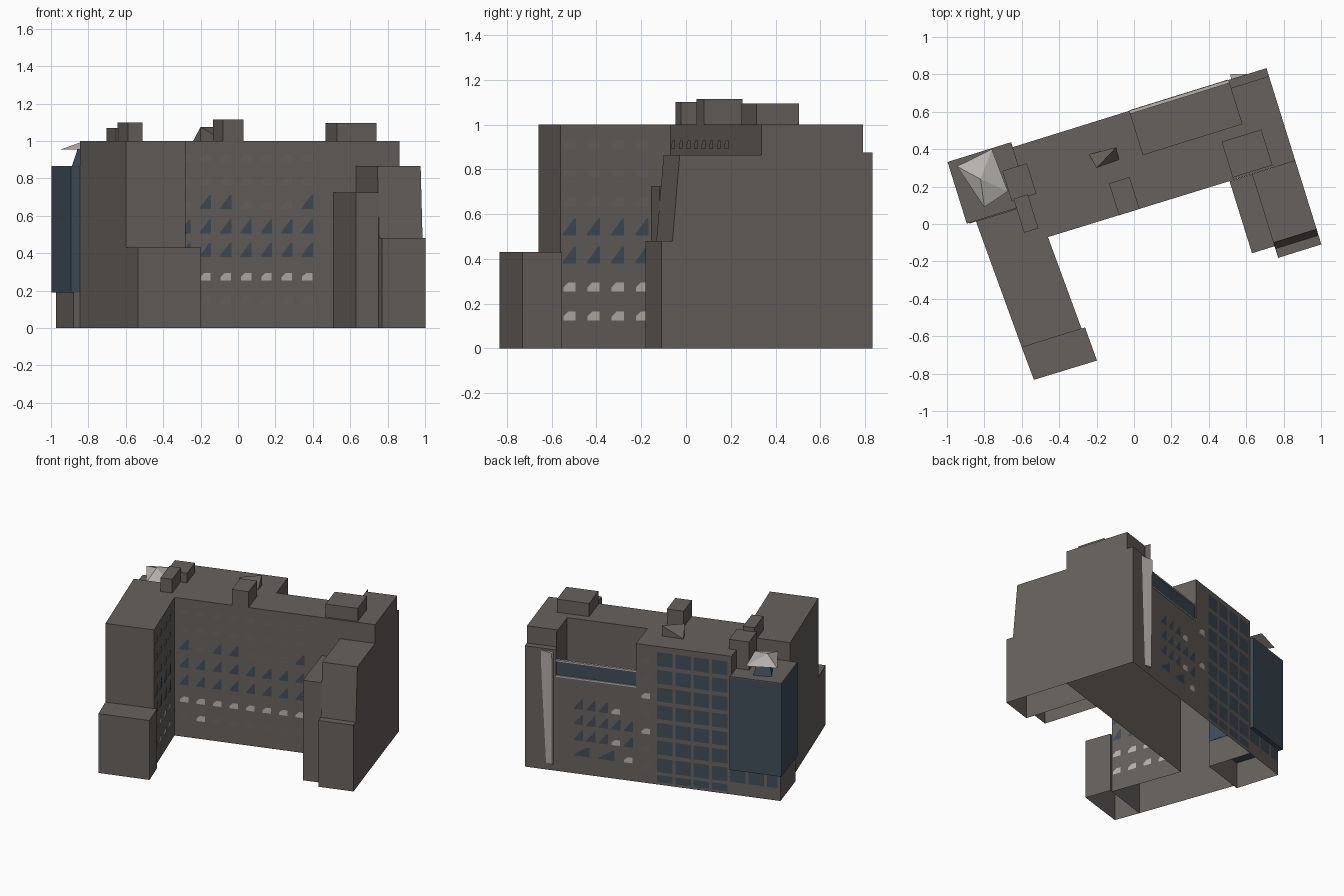
import bpy, bmesh, math

if "Cube" in bpy.data.objects:
    bpy.data.objects.remove(bpy.data.objects["Cube"])

A = math.radians(17.3)
C, S = math.cos(A), math.sin(A)


def P(u, v):
    """Building axes (along, across) to world x, y."""
    return (u * C - v * S, u * S + v * C)


def material(name, col):
    m = bpy.data.materials.new(name)
    m.diffuse_color = (*col, 1)
    m.use_nodes = True
    m.node_tree.nodes["Principled BSDF"].inputs["Base Color"].default_value = m.diffuse_color
    return m


WALL = material("warm grey wall", (0.132, 0.12, 0.11))
GLASS = material("dark blue glass", (0.050, 0.075, 0.098))
LIGHT = material("pale grey", (0.47, 0.45, 0.43))
DIM = material("dim grey pane", (0.142, 0.131, 0.121))


def mesh_object(name, verts, faces, mats, idx=None, closed=True):
    me = bpy.data.meshes.new(name)
    me.from_pydata(verts, [], faces)
    for m in mats:
        me.materials.append(m)
    if idx:
        for p, i in zip(me.polygons, idx):
            p.material_index = i
    if closed:
        bm = bmesh.new()
        bm.from_mesh(me)
        bmesh.ops.recalc_face_normals(bm, faces=bm.faces)
        bm.to_mesh(me)
        bm.free()
    ob = bpy.data.objects.new(name, me)
    bpy.context.collection.objects.link(ob)
    return ob


def loft(name, low, high, mat):
    """Closed solid between two rings of 3D points."""
    n = len(low)
    faces = [tuple(range(n)), tuple(range(n, 2 * n))]
    faces += [(i, (i + 1) % n, n + (i + 1) % n, n + i) for i in range(n)]
    return mesh_object(name, low + high, faces, [mat])


def prism(name, pts, z0, z1, mat=WALL):
    return loft(name, [(x, y, z0) for x, y in pts], [(x, y, z1) for x, y in pts], mat)


def box(name, u0, u1, v0, v1, z0, z1, mat=WALL):
    return prism(name, [P(u0, v0), P(u1, v0), P(u1, v1), P(u0, v1)], z0, z1, mat)


def cut(target, cutters):
    """Apply boolean differences and drop the cutters."""
    for c in cutters:
        m = target.modifiers.new("cut", 'BOOLEAN')
        m.object = c
        m.solver = 'EXACT'
    dg = bpy.context.evaluated_depsgraph_get()
    me = bpy.data.meshes.new_from_object(target.evaluated_get(dg))
    target.modifiers.clear()
    target.data = me
    for c in cutters:
        bpy.data.objects.remove(c)


def open_bottom(ob):
    """The shell has no floor."""
    bm = bmesh.new()
    bm.from_mesh(ob.data)
    floor = [f for f in bm.faces if all(v.co.z < .001 for v in f.verts)]
    bmesh.ops.delete(bm, geom=floor, context='FACES_ONLY')
    bm.to_mesh(ob.data)
    bm.free()


# Main bar and left wing, one footprint
body = prism("main_body", [P(-.5, .585), P(-.5, .264), (-.845, .014), (-.60, -.66),
                           (-.28, -.56), (-.46, -.07), P(.924, .066), P(.924, .585)], 0, 1)
cut(body, [box("terrace_cutter", .157, .71, .34, .7, .69, 1.2),
           box("corner_step_cutter", .71, 1.1, .54, .7, .875, 1.2)])

# Glass railing with pale frame along the terrace
box("railing_glass", .16, .707, .572, .580, .69, .80, GLASS)
box("railing_foot", .157, .71, .568, .588, .682, .693, LIGHT)
box("railing_top", .157, .71, .568, .586, .793, .803, LIGHT)

# Low block at the end of the left wing
low = prism("left_wing_low_block", [(-.60, -.66), (-.262, -.553), (-.198, -.73), (-.535, -.833)], 0, .43)

# Right wing: low inner part and taller part with sloped front
inner = box("right_wing_inner", .556, .682, -.337, .066, 0, .725)
profile = [(.066, 0), (-.402, 0), (-.402, .48), (-.351, .48), (-.317, .865), (.066, .865)]
outer = loft("right_wing_outer", [(*P(.682, v), z) for v, z in profile],
             [(*P(.924, v), z) for v, z in profile], WALL)

# Glass corner tower on a recessed base, with a grey roof
base = box("tower_base", -.838, -.5, .264, .585, 0, .19)
for ob in (body, low, inner, outer, base):
    open_bottom(ob)
box("glass_tower", -.853, -.497, .268, .613, .19, .86, GLASS)
box("tower_roof", -.853, -.497, .268, .613, .86, .867)

# Faceted canopy on the tower
rim = [(-.76, .40), (-.947, .308), (-.80, .09), (-.674, .174)]
mesh_object("canopy", [(x, y, .955) for x, y in rim] + [(-.82, .24, 1.0)],
            [(0, 1, 4), (1, 2, 4), (2, 3, 4), (3, 0, 4), (3, 2, 1, 0)], [LIGHT])


def shrink(k, z):
    return [(-.80 + (x + .80) * k, .245 + (y - .245) * k, z) for x, y in rim]


loft("canopy_stem", shrink(.6, .865), shrink(.4, .955), GLASS)

# Rooftop boxes
box("roof_box_tower", -.588, -.45, .31, .48, .86, 1.07)
box("roof_box_left", -.575, -.495, .13, .32, .95, 1.1)
box("roof_box_middle", -.063, .052, .068, .247, 1, 1.115)
box("roof_box_right", .578, .80, .08, .28, 1, 1.095)

# Slanted roof hatch
mesh_object("roof_hatch", [(-.24, .372, 1), (-.2, .30, 1), (-.08, .345, 1), (-.096, .41, 1),
                           (-.2, .30, 1.075), (-.096, .41, 1.075)],
            [(0, 1, 2, 3), (0, 4, 5), (4, 2, 5), (0, 1, 4), (1, 2, 4), (2, 3, 5), (3, 0, 5)], [WALL])

# Pale tapered fin on the back wall
loft("back_fin", [(*P(.79, .58), .05), (*P(.725, .58), .05), (*P(.73, .605), .05)],
     [(*P(.83, .58), .86), (*P(.725, .58), .86), (*P(.73, .612), .86)], LIGHT)

# Window shapes: (across, up) from 0 to 1
SQUARE = [(0, 0), (1, 0), (1, 1), (0, 1)]
TRI = [(0, 0), (1, 0), (1, 1), (.85, 1), (0, .1)]
TRAP = [(0, 0), (1, 0), (1, 1), (.4, 1), (0, .45)]
MATS = [GLASS, LIGHT, DIM]


def windows(name, origin, d, panes):
    """panes: (offset, z, width, height, shape, material); d is the viewer's right."""
    n = (d[1], -d[0])
    verts, faces, idx = [], [], []
    for s, z, w, h, shape, mi in panes:
        faces.append(tuple(range(len(verts), len(verts) + len(shape))))
        for a, b in shape:
            t = s + (a - .5) * w
            verts.append((origin[0] + d[0] * t + n[0] * .004,
                          origin[1] + d[1] * t + n[1] * .004, z + b * h))
        idx.append(mi)
    mesh_object(name, verts, faces, MATS, idx, closed=False)


def small(s, z, kind):
    return (s, z, .062, .075, TRI, 0) if kind == 0 else (s, z, .058, .04, TRAP, kind)


# Courtyard front windows
panes = []
for i in range(-2, 6):
    s = -.163 + .114 * i
    for z, kind in ((.13, 1 if i == -1 else 2), (.255, 1), (.38, 0), (.505, 0),
                    (.635, 0 if i in (-2, 0, 1, 5) else 2), (.765, 2), (.89, 2)):
        panes.append(small(s, z, kind))
windows("front_windows", P(0, .066), (C, S), panes)

# Left wing courtyard windows
L = math.hypot(.18, .49)
panes = [small(.04 + .115 * i, z, k) for i in range(4)
         for z, k in ((.125, 1), (.255, 1), (.38, 0), (.505, 0), (.635, 2), (.765, 2), (.89, 2))]
windows("left_wing_windows", (-.28, -.56), (-.18 / L, .49 / L), panes)

# Large grid of back windows, plus the bottom row under the tower
panes = []
for r in range(8):
    z, h = (.02, .05) if r == 0 else (.092 + (r - 1) * .128, .1)
    panes += [(.042 + .126 * c, z, .107, h, SQUARE, 0) for c in range(4)]
for c in range(4, 7):
    w = .107 if c < 6 else .075
    panes.append((.042 + .126 * c - (.107 - w) / 2, .092, w, .09, SQUARE, 0))
# Narrow column beside the grid
for r in range(7):
    panes.append(small(-.09, .1 + r * .128, 1 if r in (2, 4) else 2))
# Small scattered back windows
for c in range(5):
    for r in range(4):
        kind = 1 if (c, r) in ((3, 3), (3, 1), (4, 0)) else 0
        s, z = -.553 + .086 * c, .13 + r * .113
        if r == 0 and c < 4:
            if c % 2 == 0:
                panes.append((s + .02, z, .11, .07, TRI, 0))
        elif (c, r) != (4, 3):
            panes.append(small(s, z, kind))
windows("back_windows", P(0, .585), (-C, -S), panes)
